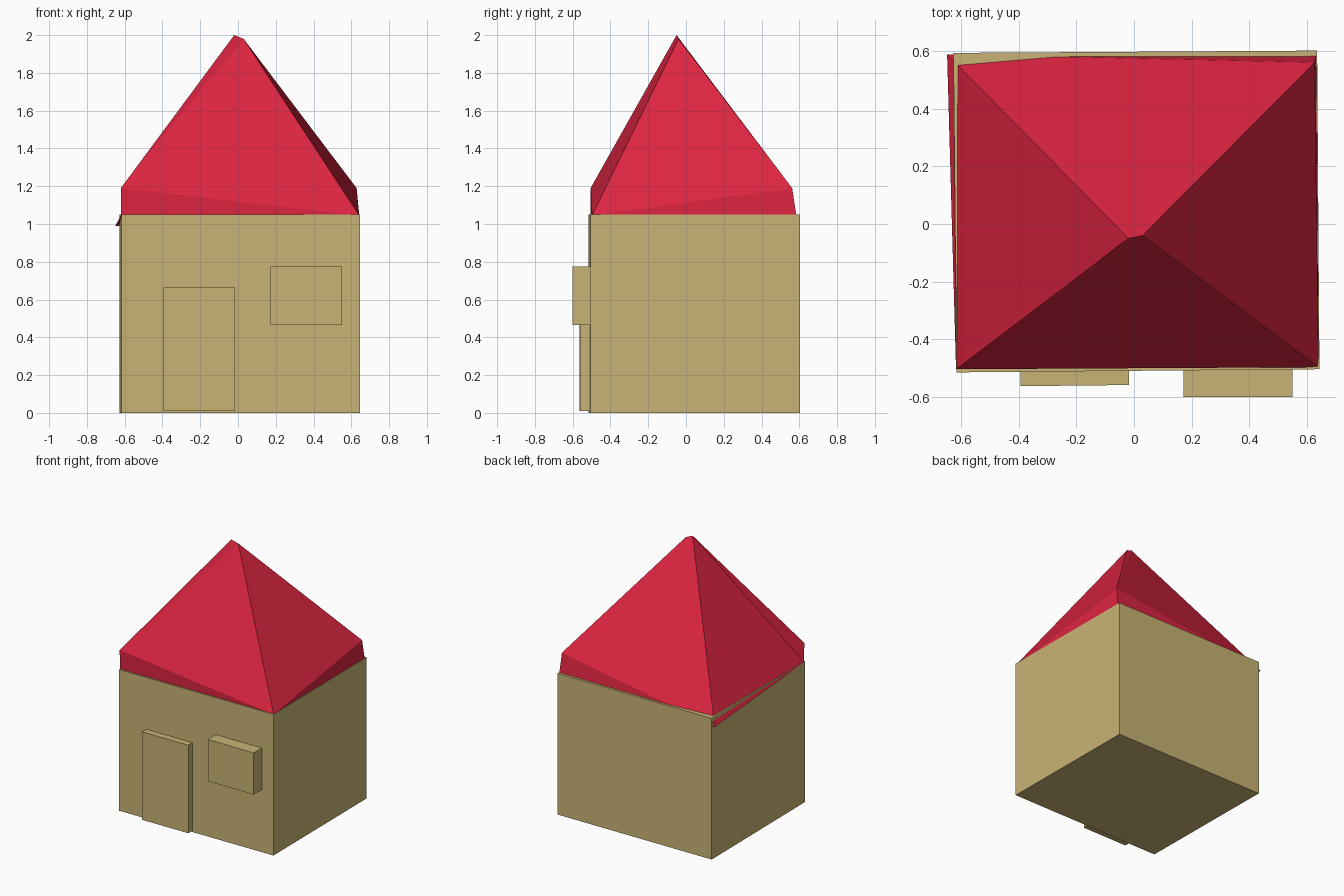
import bpy
from mathutils import Vector

if "Cube" in bpy.data.objects:
    bpy.data.objects.remove(bpy.data.objects["Cube"])


def material(name, rgb):
    m = bpy.data.materials.new(name)
    m.diffuse_color = (*rgb, 1)
    m.use_nodes = True
    m.node_tree.nodes["Principled BSDF"].inputs["Base Color"].default_value = m.diffuse_color
    return m


tan = material("tan", (0.584, 0.456, 0.178))
red = material("red", (0.72, 0.018, 0.052))


def mesh_object(name, verts, faces, mat):
    me = bpy.data.meshes.new(name)
    me.from_pydata(verts, [], faces)
    me.materials.append(mat)
    ob = bpy.data.objects.new(name, me)
    bpy.context.collection.objects.link(ob)
    return ob


def prism(name, outline, z0, z1, mat):
    """Extrude a counter-clockwise floor outline from z0 to z1."""
    n = len(outline)
    verts = [(x, y, z) for z in (z0, z1) for x, y in outline]
    faces = [tuple(reversed(range(n))), tuple(range(n, 2 * n))]
    faces += [(i, (i + 1) % n, (i + 1) % n + n, i + n) for i in range(n)]
    return mesh_object(name, verts, faces, mat)


# Slightly crooked house walls
prism("walls", [(-0.617, -0.516), (0.645, -0.505), (0.637, 0.603), (-0.628, 0.595)],
      0, 1.05, tan)

# Door and window slabs standing proud of the front wall
prism("door", [(-0.395, -0.564), (-0.017, -0.560), (-0.017, -0.48), (-0.395, -0.48)],
      0.01, 0.665, tan)
prism("window", [(0.173, -0.602), (0.551, -0.602), (0.551, -0.48), (0.173, -0.48)],
      0.465, 0.775, tan)

# Lopsided hip roof: two apex points, two raised eave corners
corners = {
    "apex_left": (-0.02, -0.05, 2.0),
    "apex_right": (0.03, -0.04, 1.98),
    "front_left_high": (-0.62, -0.505, 1.19),
    "front_left_low": (-0.619, -0.505, 1.045),
    "front_right": (0.642, -0.498, 1.045),
    "back_right_high": (0.628, 0.562, 1.19),
    "back_right_low": (0.634, 0.585, 1.04),
    "back_left": (-0.65, 0.59, 0.99),
}
keys = list(corners)
panels = [
    # front slope
    ("front_left_high", "front_right", "apex_right"),
    ("front_left_high", "front_left_low", "front_right"),
    # right slope
    ("front_right", "back_right_high", "apex_right"),
    ("front_right", "back_right_low", "back_right_high"),
    # back slope
    ("back_right_high", "back_left", "apex_left"),
    ("back_right_high", "back_right_low", "back_left"),
    # left slope
    ("back_left", "front_left_low", "apex_left"),
    # narrow steps along the two hips
    ("front_left_low", "front_left_high", "apex_left"),
    ("front_left_high", "apex_right", "apex_left"),
    ("back_right_high", "apex_left", "apex_right"),
    # underside
    ("front_left_low", "back_left", "front_right"),
    ("back_left", "back_right_low", "front_right"),
]
mesh_object("roof", [Vector(corners[k]) for k in keys],
            [tuple(keys.index(k) for k in p) for p in panels], red)
